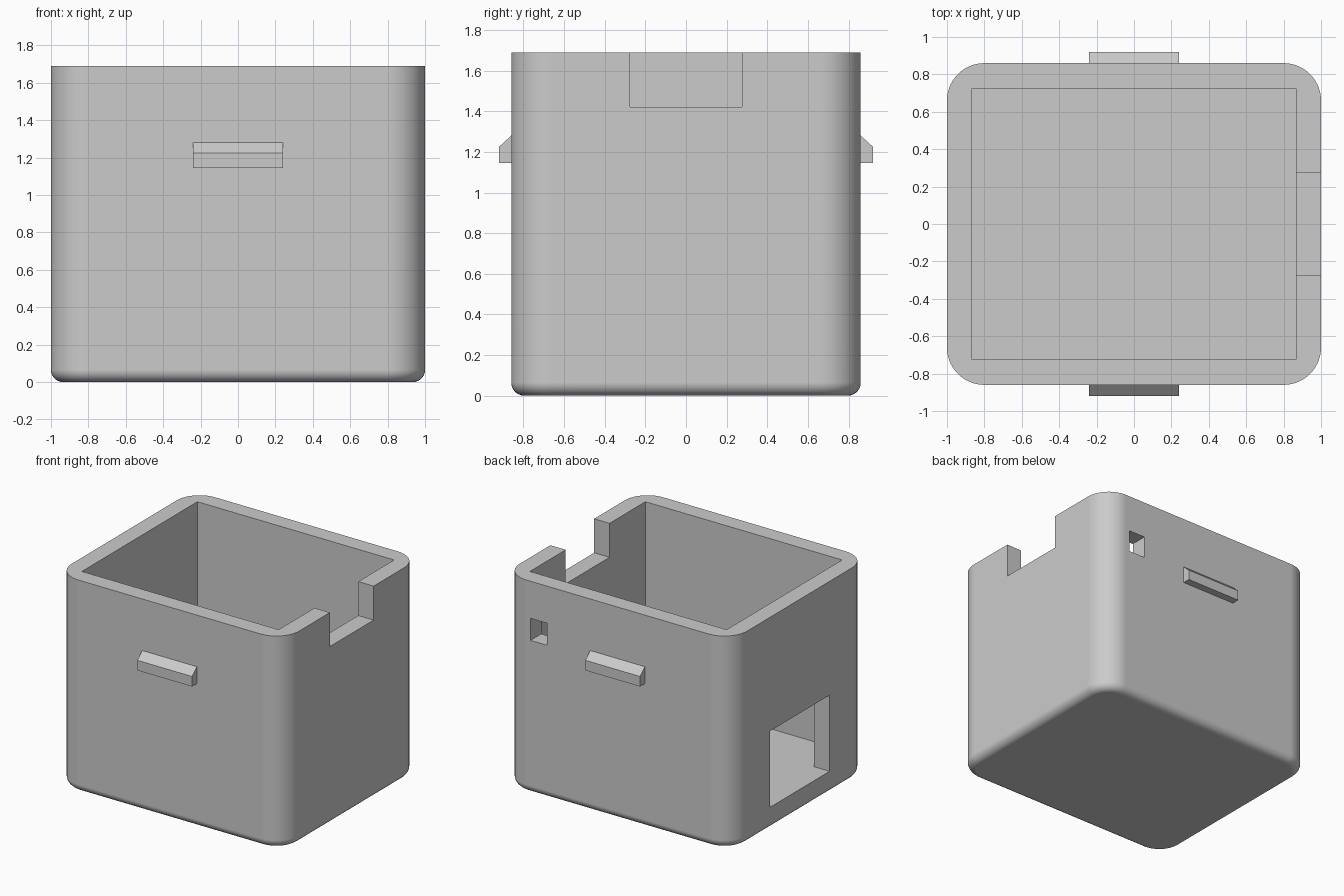
import bpy
import bmesh
import math

if "Cube" in bpy.data.objects:
    bpy.data.objects.remove(bpy.data.objects["Cube"], do_unlink=True)

HALF_X, HALF_Y, HEIGHT = 1.0, 0.86, 1.69
INNER_X, INNER_Y, FLOOR = 0.865, 0.725, 0.18

grey = bpy.data.materials.new("plain grey")
grey.use_nodes = True
colour = (0.6, 0.6, 0.6, 1)
grey.diffuse_color = colour
grey.node_tree.nodes["Principled BSDF"].inputs["Base Color"].default_value = colour


def add_object(name, bm):
    bmesh.ops.recalc_face_normals(bm, faces=bm.faces)
    mesh = bpy.data.meshes.new(name)
    bm.to_mesh(mesh)
    bm.free()
    obj = bpy.data.objects.new(name, mesh)
    bpy.context.collection.objects.link(obj)
    mesh.materials.append(grey)
    return obj


def box(xs, ys, zs):
    bm = bmesh.new()
    bmesh.ops.create_cube(bm, size=1)
    for v in bm.verts:
        for i, (low, high) in enumerate((xs, ys, zs)):
            v.co[i] = low if v.co[i] < 0 else high
    return bm


def select_only(obj):
    bpy.ops.object.select_all(action='DESELECT')
    obj.select_set(True)
    bpy.context.view_layer.objects.active = obj


def cut(target, xs, ys, zs):
    cutter = add_object("cutter", box(xs, ys, zs))
    cutter.hide_render = True
    mod = target.modifiers.new("cut", 'BOOLEAN')
    mod.operation = 'DIFFERENCE'
    mod.solver = 'EXACT'
    mod.object = cutter
    select_only(target)
    bpy.ops.object.modifier_apply(modifier=mod.name)
    bpy.data.objects.remove(cutter, do_unlink=True)


# Outer body: rounded upright corners, then a softer rounded base
bm = box((-HALF_X, HALF_X), (-HALF_Y, HALF_Y), (0, HEIGHT))
upright = [e for e in bm.edges if abs(e.verts[0].co.z - e.verts[1].co.z) > 1]
bmesh.ops.bevel(bm, geom=upright, offset=0.2, offset_type='OFFSET',
                segments=14, profile=0.5, affect='EDGES', clamp_overlap=False)
base = [e for e in bm.edges if all(v.co.z < 0.001 for v in e.verts)]
bmesh.ops.bevel(bm, geom=base, offset=0.065, offset_type='OFFSET',
                segments=7, profile=0.5, affect='EDGES', clamp_overlap=False)
body = add_object("box_body", bm)

# Cavity, rim notch, low side opening and small back window
cut(body, (-INNER_X, INNER_X), (-INNER_Y, INNER_Y), (FLOOR, 2))
cut(body, (0.7, 1.2), (-0.275, 0.275), (1.42, 2))
cut(body, (-1.2, -0.7), (-0.375, 0.375), (FLOOR, 0.785))
cut(body, (0.62, 0.765), (0.6, 1), (1.22, 1.395))

select_only(body)
bpy.ops.object.shade_smooth_by_angle(angle=math.radians(30))
weighted = body.modifiers.new("flat panels", 'WEIGHTED_NORMAL')
weighted.keep_sharp = True

# Snap ridges with a sloped top on the front and back
profile = [(0.84, 1.145), (0.92, 1.145), (0.92, 1.225), (0.86, 1.28), (0.84, 1.28)]
for name, side in (("front_ridge", -1), ("back_ridge", 1)):
    bm = bmesh.new()
    end = bm.faces.new([bm.verts.new((-0.24, side * y, z)) for y, z in profile])
    grown = bmesh.ops.extrude_face_region(bm, geom=[end])["geom"]
    bmesh.ops.translate(bm, vec=(0.48, 0, 0),
                        verts=[g for g in grown if isinstance(g, bmesh.types.BMVert)])
    add_object(name, bm)
